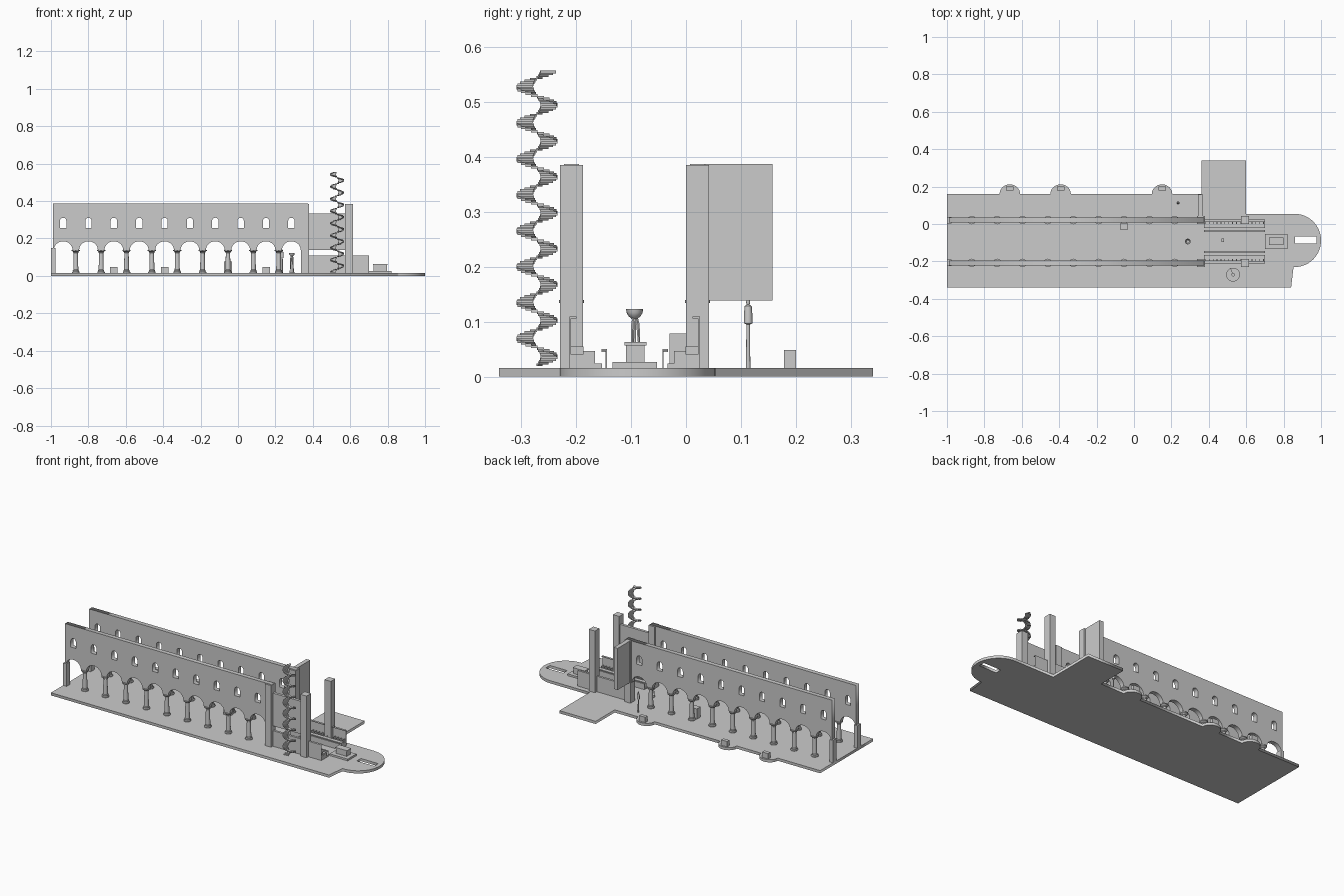
import bpy, bmesh, math
from math import pi, sin, cos

if "Cube" in bpy.data.objects:
    bpy.data.objects.remove(bpy.data.objects["Cube"])

F = 0.016            # floor top
MID = -0.0935        # nave axis in y
BAYS = [-0.935 + 0.1356 * i for i in range(10)]


def add_mesh(name, bm, smooth=False):
    bmesh.ops.recalc_face_normals(bm, faces=bm.faces[:])
    me = bpy.data.meshes.new(name)
    bm.to_mesh(me)
    bm.free()
    ob = bpy.data.objects.new(name, me)
    bpy.context.collection.objects.link(ob)
    if smooth:
        bpy.ops.object.select_all(action='DESELECT')
        ob.select_set(True)
        bpy.context.view_layer.objects.active = ob
        bpy.ops.object.shade_smooth_by_angle(angle=math.radians(35))
    return ob


def boxes(name, spans):
    bm = bmesh.new()
    for x0, x1, y0, y1, z0, z1 in spans:
        vs = bmesh.ops.create_cube(bm, size=1)['verts']
        for v in vs:
            v.co = ((x0 + x1) / 2 + v.co.x * (x1 - x0), (y0 + y1) / 2 + v.co.y * (y1 - y0),
                    (z0 + z1) / 2 + v.co.z * (z1 - z0))
    return add_mesh(name, bm)


def slab(name, loops, depth, loc, rot=(0, 0, 0)):
    """Filled outline; inner loops become holes; solid of the given depth."""
    cu = bpy.data.curves.new(name, 'CURVE')
    cu.dimensions, cu.fill_mode, cu.extrude = '2D', 'BOTH', depth / 2
    for pts in loops:
        sp = cu.splines.new('POLY')
        sp.points.add(len(pts) - 1)
        for p, (x, y) in zip(sp.points, pts):
            p.co = (x, y, 0, 1)
        sp.use_cyclic_u = True
    tmp = bpy.data.objects.new(name + "_outline", cu)
    bpy.context.collection.objects.link(tmp)
    me = bpy.data.meshes.new_from_object(tmp.evaluated_get(bpy.context.evaluated_depsgraph_get()))
    bpy.data.objects.remove(tmp)
    ob = bpy.data.objects.new(name, me)
    ob.location, ob.rotation_euler = loc, rot
    bpy.context.collection.objects.link(ob)
    return ob


def lathe(name, profile, centres, n=16):
    bm = bmesh.new()
    for cx, cy in centres:
        rings = [[bm.verts.new((cx + r * cos(2 * pi * i / n), cy + r * sin(2 * pi * i / n), z))
                  for i in range(n)] for r, z in profile]
        for a, b in zip(rings, rings[1:]):
            for i in range(n):
                bm.faces.new((a[i], a[(i + 1) % n], b[(i + 1) % n], b[i]))
        bm.faces.new(rings[0])
        bm.faces.new(rings[-1])
    return add_mesh(name, bm, True)


def arc(cx, cy, rx, ry, a0, a1, n):
    return [(cx + rx * cos(a0 + (a1 - a0) * i / n), cy + ry * sin(a0 + (a1 - a0) * i / n))
            for i in range(n + 1)]


def mirrored(span):
    x0, x1, y0, y1, z0, z1 = span
    return [span, (x0, x1, 2 * MID - y1, 2 * MID - y0, z0, z1)]


# Floor with side chapel bumps, transept, rounded apse and a slot
chapels = [BAYS[2], BAYS[4], BAYS[8]]
outline = [(-1, -0.34), (0.84, -0.34), (0.853, -0.23)]
outline += arc(0.86, -0.088, 0.14, 0.142, -pi / 2, pi / 2, 24)
outline += [(0.6, 0.054), (0.6, 0.34), (0.36, 0.34), (0.36, 0.16)]
for cx in reversed(chapels):
    outline += arc(cx, 0.16, 0.055, 0.052, 0, pi, 14)
outline += [(-1, 0.16)]
slot = [(0.86, -0.105), (0.975, -0.105), (0.975, -0.067), (0.86, -0.067)]
slab("floor", [outline, slot], F, (0, 0, F / 2))

# Nave walls: arcade openings below, round-headed windows above
wall = [(-0.99, 0.387), (-0.99, 0.14)]
for cx in BAYS:
    wall += arc(cx, 0.138, 0.05, 0.047, pi, 0, 16)
wall += [(0.34, 0.138), (0.34, F), (0.375, F), (0.375, 0.387)]
loops = [wall]
for cx in BAYS:
    loops.append([(cx - 0.017, 0.257), (cx + 0.017, 0.257)] + arc(cx, 0.295, 0.017, 0.016, 0, pi, 8))
for name, y in (("south", -0.208), ("north", 0.021)):
    slab(name + "_nave_wall", loops, 0.027, (0, y, 0), (pi / 2, 0, 0))

# Arcade columns with bases and flared capitals
column = [(0.020, F), (0.020, 0.021), (0.016, 0.025), (0.0165, 0.029), (0.0135, 0.033), (0.0115, 0.122),
          (0.0145, 0.124), (0.013, 0.127), (0.019, 0.133), (0.0225, 0.134), (0.0225, 0.139)]
lathe("arcade_columns", column,
      [((a + b) / 2, y) for a, b in zip(BAYS, BAYS[1:]) for y in (-0.208, 0.021)])

# West responds and crossing piers
boxes("west_responds", mirrored((-1, -0.977, -0.225, -0.191, F, 0.15)))
boxes("crossing_piers", mirrored((0.338, 0.379, -0.229, -0.187, F, 0.385))
      + mirrored((0.573, 0.614, -0.229, -0.187, F, 0.385)))

# Raised choir wall on the south side, and aisle end wall on the north
boxes("choir_upper_wall", [(0.375, 0.575, -0.212, -0.196, 0.138, 0.334)])
boxes("aisle_end_wall", [(0.343, 0.368, 0.03, 0.157, 0.138, 0.387)])

# Choir stalls: backs, canopies, platforms, seat dividers, desks
stalls = []
for s in ((0.375, 0.7, -0.212, -0.209, F, 0.109), (0.375, 0.7, -0.212, -0.199, 0.106, 0.109),
          (0.375, 0.7, -0.209, -0.185, F, 0.040), (0.375, 0.7, -0.187, -0.165, F, 0.047),
          (0.375, 0.7, -0.165, -0.153, F, 0.024), (0.375, 0.7, -0.146, -0.144, F, 0.050),
          (0.375, 0.7, -0.154, -0.144, 0.048, 0.050)):
    stalls += mirrored(s)
boxes("choir_stalls", stalls)
arms = []
for i in range(16):
    x = 0.382 + i * 0.0207
    arms += mirrored((x - 0.002, x + 0.002, -0.209, -0.186, 0.04, 0.055))
    arms += mirrored((x - 0.002, x + 0.002, -0.154, -0.144, 0.045, 0.050))
boxes("stall_dividers", arms)

# High altar on its plinth, side altars, pulpit and lectern
boxes("high_altar", [(0.70, 0.82, -0.134, -0.053, F, 0.027), (0.725, 0.796, -0.109, -0.075, 0.027, 0.060),
                     (0.721, 0.80, -0.112, -0.072, 0.057, 0.063)])
boxes("side_altars", [(cx - 0.02, cx + 0.02, 0.178, 0.2, F, 0.048) for cx in chapels])
boxes("pulpit", [(BAYS[6] + 0.068 - 0.021, BAYS[6] + 0.068 + 0.021, -0.03, 0.004, F, 0.078)])
boxes("lectern", [(0.472, 0.478, -0.090, -0.084, F, 0.05), (0.468, 0.482, -0.096, -0.078, 0.05, 0.055)])

# Basin carried by slender legs
fx, fy = 0.288, MID
lathe("basin_bowl", [(0.005, 0.105), (0.011, 0.110), (0.0145, 0.116), (0.0155, 0.123), (0.0135, 0.123),
                     (0.008, 0.115), (0.002, 0.113)], [(fx, fy)])
lathe("basin_foot", [(0.013, F), (0.013, 0.020), (0.003, 0.022), (0.003, 0.106)], [(fx, fy)], 12)
bm = bmesh.new()
for k in range(3):
    a = pi / 2 + k * 2 * pi / 3
    path = [(0.011, F, 0.003), (0.0085, 0.05, 0.0018), (0.0075, 0.075, 0.003),
            (0.006, 0.095, 0.0035), (0.004, 0.107, 0.0025)]
    rings = [[bm.verts.new((fx + r * cos(a) + t * cos(j * pi / 3), fy + r * sin(a) + t * sin(j * pi / 3), z))
              for j in range(6)] for r, z, t in path]
    for p, q in zip(rings, rings[1:]):
        for j in range(6):
            bm.faces.new((p[j], p[(j + 1) % 6], q[(j + 1) % 6], q[j]))
    bm.faces.new(rings[0])
    bm.faces.new(rings[-1])
add_mesh("basin_legs", bm, True)

# Robed statue on a tall thin post
lathe("statue", [(0.004, F), (0.0032, 0.095), (0.008, 0.097), (0.0075, 0.115), (0.0065, 0.128),
                 (0.0025, 0.131), (0.0038, 0.135), (0.0028, 0.140), (0.0005, 0.141)], [(0.236, 0.113)], 12)

# Spiral stair: overlapping wedge treads around a narrow well
bm = bmesh.new()
per, pitch = 20, 0.0653
z, sx, sy = 0.019, 0.53, -0.271
while z < 0.554:
    a = pi / 2 - 2 * pi * (z + 0.002 - 0.036) / pitch
    h = pi / per * 1.02
    corners = [(sx + r * cos(b), sy + r * sin(b)) for r, b in
               ((0.007, a - h), (0.037, a - h), (0.037, a + h), (0.007, a + h))]
    lo = [bm.verts.new((x, y, z)) for x, y in corners]
    hi = [bm.verts.new((x, y, z + 0.005)) for x, y in corners]
    bm.faces.new(lo[::-1])
    bm.faces.new(hi)
    for i in range(4):
        bm.faces.new((lo[i], lo[(i + 1) % 4], hi[(i + 1) % 4], hi[i]))
    z += pitch / per
add_mesh("spiral_stair", bm)
